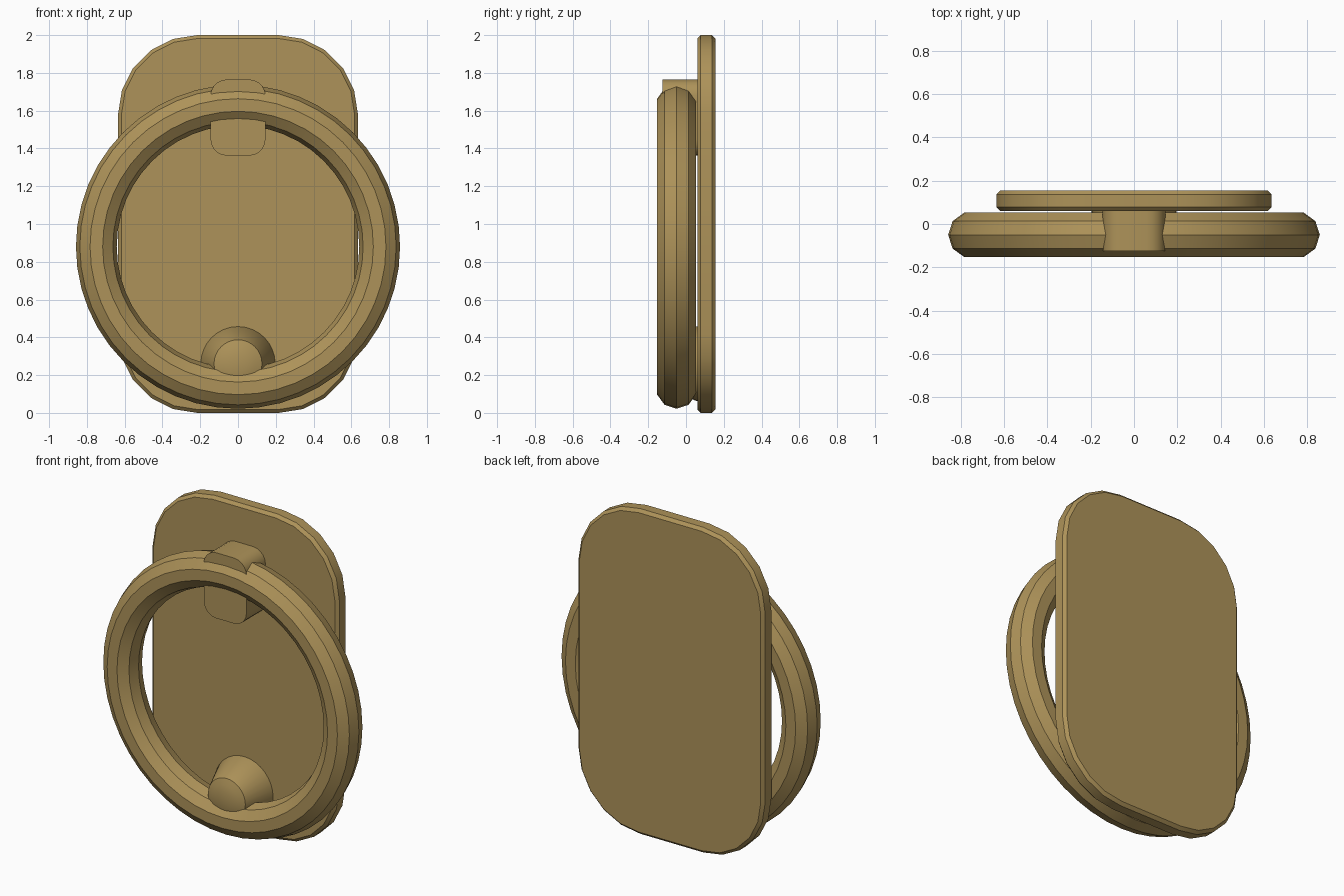
import bpy, bmesh, math
from mathutils import Matrix

if "Cube" in bpy.data.objects:
    bpy.data.objects.remove(bpy.data.objects["Cube"])

mat = bpy.data.materials.new("brass")
mat.diffuse_color = (0.42, 0.29, 0.1, 1)
mat.use_nodes = True
mat.node_tree.nodes["Principled BSDF"].inputs["Base Color"].default_value = mat.diffuse_color


def finish(bm, name, smooth_angle=30):
    bmesh.ops.recalc_face_normals(bm, faces=bm.faces)
    me = bpy.data.meshes.new(name)
    bm.to_mesh(me)
    bm.free()
    ob = bpy.data.objects.new(name, me)
    bpy.context.collection.objects.link(ob)
    me.materials.append(mat)
    bpy.ops.object.select_all(action='DESELECT')
    ob.select_set(True)
    bpy.context.view_layer.objects.active = ob
    bpy.ops.object.shade_smooth_by_angle(angle=math.radians(smooth_angle))
    return ob


def rounded_slab(name, hw, z0, z1, y0, y1, radius, segs, bevel=0):
    """Rounded rectangle in xz, extruded along y, optionally with chamfered rims."""
    def outline(y, inset):
        r, pts = radius - inset, []
        for k, (sx, top) in enumerate([(1, 1), (-1, 1), (-1, 0), (1, 0)]):
            cx = sx * (hw - radius)
            cz = z1 - radius if top else z0 + radius
            for i in range(segs + 1):
                a = math.pi / 2 * (k + i / segs)
                pts.append((cx + r * math.cos(a), y, cz + r * math.sin(a)))
        return pts

    levels = [(y0, bevel), (y0 + bevel, 0), (y1 - bevel, 0), (y1, bevel)] if bevel else [(y0, 0), (y1, 0)]
    bm = bmesh.new()
    loops = [[bm.verts.new(p) for p in outline(*lv)] for lv in levels]
    for a, b in zip(loops, loops[1:]):
        for i in range(len(a)):
            j = (i + 1) % len(a)
            bm.faces.new((a[i], a[j], b[j], b[i]))
    bm.faces.new(loops[0])
    bm.faces.new(loops[-1])
    return finish(bm, name)


def revolve(name, profile, z, steps):
    """Spin (radius, y) points around the y axis at height z."""
    bm = bmesh.new()
    vs = [bm.verts.new((r, y, 0)) for r, y in profile]
    es = [bm.edges.new(p) for p in zip(vs, vs[1:])]
    bmesh.ops.spin(bm, geom=vs + es, cent=(0, 0, 0), axis=(0, 1, 0),
                   angle=math.tau, steps=steps, use_merge=False)
    bmesh.ops.remove_doubles(bm, verts=bm.verts, dist=1e-5)
    bmesh.ops.translate(bm, verts=bm.verts, vec=(0, 0, z))
    return finish(bm, name)


# Back plate
rounded_slab("back_plate", 0.635, 0, 2, 0.06, 0.155, 0.42, 5, bevel=0.018)

# Hinge block that the ring hangs through
rounded_slab("hinge_block", 0.145, 1.362, 1.765, -0.125, 0.065, 0.085, 5)

# Knocker ring with a ten-sided section
section = [(0.75 + 0.108 * math.cos(math.tau * i / 10),
            -0.05 + 0.108 * math.sin(math.tau * i / 10)) for i in range(10)]
revolve("knocker_ring", section + section[:1], 0.88, 48)

# Tapered strike stud with a shallow domed cap
revolve("strike_stud", [(0, 0.065), (0.197, 0.065), (0.197, 0.055), (0.127, -0.11),
                        (0.09, -0.123), (0.05, -0.131), (0, -0.134)], 0.26, 32)
